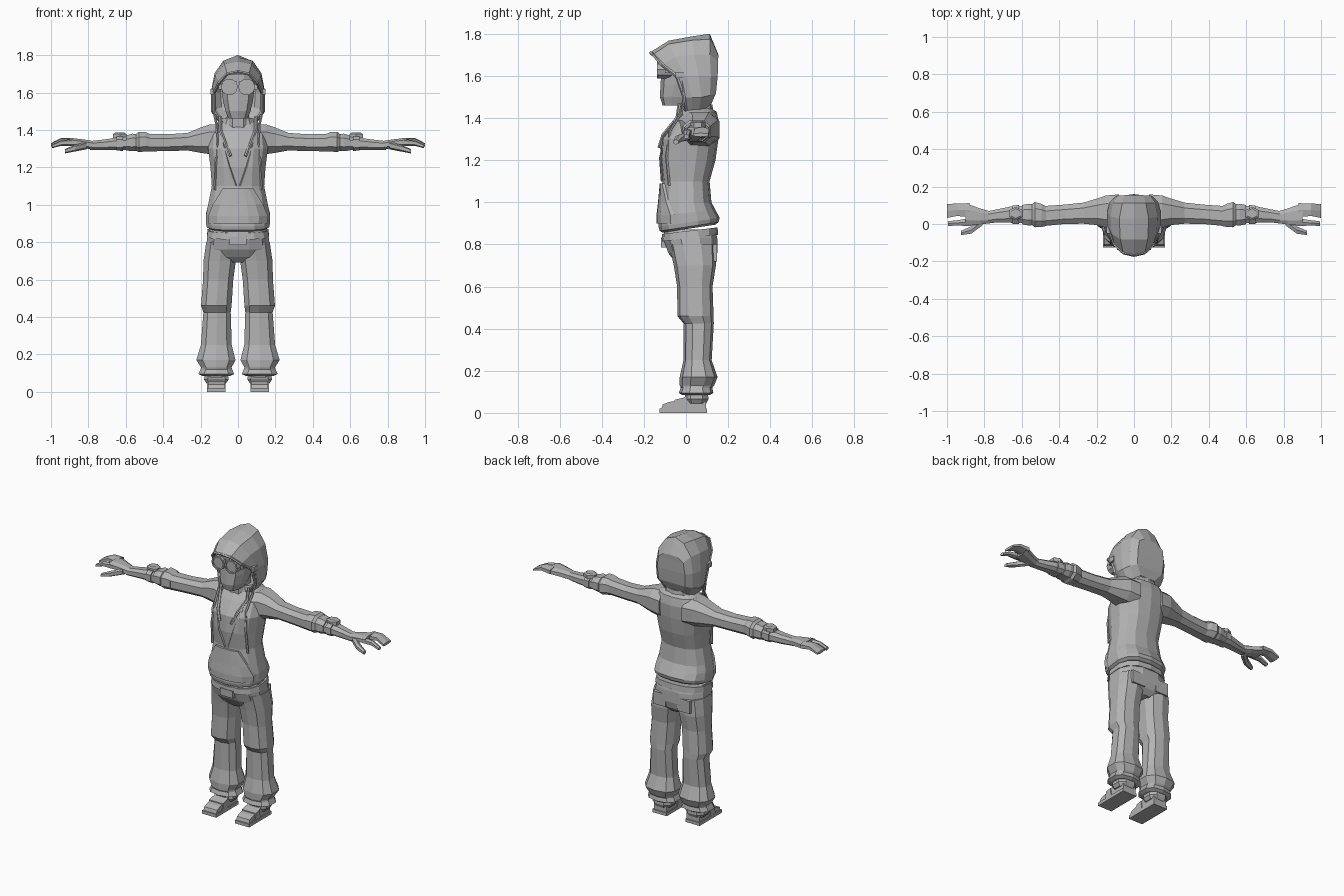
import bpy, bmesh, math
from mathutils import Vector

grey = bpy.data.materials.new("plain grey")
grey.diffuse_color = (0.45, 0.45, 0.45, 1)
POW = 0.8  # below 1 makes cross-sections slightly boxy


def finish(name, bm, mirror=False):
    bmesh.ops.recalc_face_normals(bm, faces=bm.faces)
    me = bpy.data.meshes.new(name)
    bm.to_mesh(me)
    bm.free()
    me.materials.append(grey)
    ob = bpy.data.objects.new(name, me)
    bpy.context.collection.objects.link(ob)
    if mirror:
        ob.modifiers.new("mirror", 'MIRROR').use_mirror_merge = False
    return ob


def bridge(bm, rings, closed=True):
    vs = [[bm.verts.new(p) for p in r] for r in rings]
    n = len(vs[0])
    for a, b in zip(vs, vs[1:]):
        for i in range(n if closed else n - 1):
            j = (i + 1) % n
            bm.faces.new((a[i], a[j], b[j], b[i]))
    return vs


def section(n, p):
    for i in range(n):
        t = 2 * math.pi * (i + 0.5) / n
        c, s = math.cos(t), math.sin(t)
        yield math.copysign(abs(c) ** p, c), math.copysign(abs(s) ** p, s)


def loft_z(name, rows, n=12, mirror=False, p=POW):
    """rows: z, centre x, centre y, half width, half depth, tilt"""
    bm = bmesh.new()
    rings = []
    for z, cx, cy, rx, ry, *t in rows:
        k = t[0] if t else 0
        rings.append([(cx + rx * u, cy + ry * v, z + k * ry * v) for u, v in section(n, p)])
    vs = bridge(bm, rings)
    bm.faces.new(vs[0])
    bm.faces.new(vs[-1])
    return finish(name, bm, mirror)


def loft_x(name, rows, n=8, p=POW):
    """rows: x, centre y, centre z, half depth, half height; mirrored to both sides"""
    bm = bmesh.new()
    vs = bridge(bm, [[(x, cy + ry * u, cz + rz * v) for u, v in section(n, p)]
                     for x, cy, cz, ry, rz in rows])
    bm.faces.new(vs[0])
    bm.faces.new(vs[-1])
    return finish(name, bm, True)


def extrude_x(name, prof, x0, x1):
    bm = bmesh.new()
    vs = bridge(bm, [[(x, y, z) for y, z in prof] for x in (x0, x1)])
    bm.faces.new(vs[0])
    bm.faces.new(vs[1])
    return finish(name, bm, True)


def box(name, x0, x1, y0, y1, z0, z1):
    return extrude_x(name, [(y0, z0), (y1, z0), (y1, z1), (y0, z1)], x0, x1)


def cord(name, pts, r, n=5):
    """thin tube along points, mirrored"""
    pts = [Vector(p) for p in pts]
    bm = bmesh.new()
    rings = []
    for i, p in enumerate(pts):
        d = (pts[min(i + 1, len(pts) - 1)] - pts[max(i - 1, 0)]).normalized()
        a = d.cross(Vector((0.3, 0.9, 0.1))).normalized()
        b = d.cross(a)
        rings.append([p + r * (a * math.cos(t) + b * math.sin(t))
                      for t in (2 * math.pi * k / n for k in range(n))])
    vs = bridge(bm, rings)
    bm.faces.new(vs[0])
    bm.faces.new(vs[-1])
    return finish(name, bm, True)


# Hooded jacket body
TORSO = [(.875, 0, .015, .152, .125, .15), (.885, 0, .015, .17, .14, .15), (.905, 0, .015, .174, .145, .15),
         (.95, 0, .006, .174, .134, .1), (1.0, 0, 0, .163, .121), (1.1, 0, 0, .143, .112),
         (1.2, 0, .008, .15, .132), (1.3, 0, .018, .163, .136), (1.38, 0, .045, .155, .112),
         (1.43, 0, .06, .125, .085), (1.455, 0, .05, .075, .06)]
loft_z("jacket_body", TORSO, 14)


def front_y(x, z):
    """front surface of the jacket"""
    for a, b in zip(TORSO, TORSO[1:]):
        if a[0] <= z <= b[0]:
            t = (z - a[0]) / (b[0] - a[0])
            cy, rx, ry = (a[i] + t * (b[i] - a[i]) for i in (2, 3, 4))
            return cy - ry * max(0, 1 - (abs(x) / rx) ** (2 / POW)) ** (POW / 2)
    return 0


# Front pocket plate
bm = bmesh.new()
for off in (-.012, .01):
    bridge(bm, [[(w * u, front_y(w * u, z) + off, z) for u in (-1, -.7, -.35, 0, .35, .7, 1)]
                for z, w in ((1.09, .08), (1.0, .135), (.94, .16), (.9, .158))], False)
bm.verts.ensure_lookup_table()
edges = [e for e in bm.edges if e.is_boundary]
bmesh.ops.bridge_loops(bm, edges=edges)
finish("front_pocket", bm)

# Neckline trim, drawstrings and side cords on the chest
on_chest = lambda pts, o: [(x, front_y(x, z) - o, z) for x, z in pts]
cord("neckline_trim", on_chest([(.095, 1.42), (.08, 1.32), (.05, 1.21), (.012, 1.1)], .002), .006, 4)
cord("drawstring", [(.095, -.03, 1.47)] + on_chest([(.095, 1.4), (.065, 1.32), (.04, 1.26)], .008), .009)
cord("side_cord", [(.13, -.02, 1.62), (.13, -.01, 1.5), (.115, -.02, 1.43)]
     + on_chest([(.11, 1.34), (.12, 1.22), (.125, 1.08)], .006), .007)
loft_z("collar", [(1.39, 0, .055, .12, .09), (1.43, 0, .05, .1, .08), (1.465, 0, .05, .085, .075)], 10)

# Sleeves, cuffs, forearms
loft_x("sleeve", [(.08, .055, 1.345, .11, .09), (.15, .066, 1.35, .092, .085), (.2, .065, 1.345, .075, .072),
                  (.27, .058, 1.337, .06, .05), (.37, .052, 1.332, .055, .048), (.49, .042, 1.332, .057, .05)])
loft_x("rolled_cuff", [(.47, .042, 1.332, .056, .049), (.495, .046, 1.337, .066, .055), (.53, .05, 1.335, .072, .058),
                       (.545, .05, 1.333, .06, .048), (.565, .05, 1.333, .062, .05), (.6, .05, 1.33, .054, .042)])
loft_x("forearm", [(.58, .05, 1.328, .05, .037), (.66, .05, 1.325, .046, .034),
                   (.72, .045, 1.32, .038, .03), (.79, .035, 1.317, .034, .025)])
loft_x("wrist_strap", [(.615, .05, 1.327, .054, .041), (.65, .05, 1.327, .052, .04)], p=.7)
loft_z("wrist_dial", [(1.355, .632, .056, .042, .036), (1.378, .632, .056, .042, .036),
                      (1.385, .632, .056, .028, .026)], 6, True, 1)

# Hands
loft_x("palm", [(.77, .036, 1.317, .034, .024), (.82, .04, 1.325, .045, .025), (.9, .05, 1.337, .064, .022)])
loft_x("fingers", [(.88, .074, 1.338, .042, .02), (.945, .076, 1.342, .037, .016), (1.0, .07, 1.32, .042, .009)], 6)
loft_x("index_finger", [(.87, .01, 1.333, .024, .018), (.945, .006, 1.33, .016, .015), (.995, .002, 1.312, .014, .01)], 6)
loft_x("thumb", [(.81, .015, 1.316, .025, .02), (.87, -.032, 1.303, .022, .018), (.925, -.048, 1.286, .013, .012)], 6)

# Head
loft_z("neck", [(1.38, 0, .02, .065, .06), (1.52, 0, .02, .06, .06)], 8)
loft_z("head", [(1.46, 0, -.045, .052, .066), (1.5, 0, -.03, .07, .094), (1.56, 0, -.015, .084, .106),
                (1.66, 0, -.005, .095, .11), (1.72, 0, .01, .075, .085)], 10)
loft_z("brow_band", [(1.66, 0, -.01, .101, .115), (1.695, 0, -.01, .095, .115)], 12)


def disc(name, x, z, y0, y1, r0, r1):
    bm = bmesh.new()
    ring = lambda y, r: [(x + r * math.cos(t), y, z + r * math.sin(t))
                         for t in (2 * math.pi * k / 10 for k in range(10))]
    vs = bridge(bm, [ring(y0, r0), ring(y1, r0), ring(y1, r1), ring(y1 + .008, r1)])
    bm.faces.new(vs[0])
    bm.faces.new(vs[-1])
    return finish(name, bm, True)


disc("goggle_lens", .046, 1.63, -.07, -.138, .045, .036)
box("goggle_strap", .07, .105, -.1, .0, 1.615, 1.645)
box("strap_buckle", .125, .147, -.05, -.01, 1.59, 1.62)

# Hood: arches from the front rim to the back, each from crown to neck
ARCHES = [
    [(0, -.163, 1.71), (.055, -.15, 1.70), (.098, -.11, 1.655), (.125, -.04, 1.6), (.125, -.005, 1.5), (.085, .005, 1.435)],
    [(0, -.08, 1.762), (.07, -.08, 1.747), (.115, -.05, 1.69), (.139, 0, 1.6), (.139, .03, 1.5), (.095, .03, 1.44)],
    [(0, .03, 1.782), (.075, .03, 1.765), (.12, .04, 1.70), (.139, .06, 1.6), (.138, .07, 1.5), (.095, .06, 1.44)],
    [(0, .11, 1.795), (.06, .11, 1.77), (.108, .11, 1.70), (.125, .115, 1.6), (.12, .11, 1.51), (.08, .09, 1.45)],
    [(0, .148, 1.70), (.05, .148, 1.695), (.085, .147, 1.67), (.095, .145, 1.6), (.09, .137, 1.52), (.05, .115, 1.47)]]
bm = bmesh.new()
full = [[(-x, y, z) for x, y, z in a[:0:-1]] + a for a in ARCHES]
vs = bridge(bm, full, False)
for i in range(5):  # back panel
    q = [vs[-1][i], vs[-1][i + 1], vs[-1][9 - i], vs[-1][10 - i]]
    bm.faces.new(q[:2] + q[3:] if i == 4 else q)
hood = finish("hood", bm)
sol = hood.modifiers.new("cloth thickness", 'SOLIDIFY')
sol.thickness = .012
sol.offset = 0
rim = [(x * 1.02, y - .004, z) for x, y, z in ARCHES[0]]
cord("hood_rim", rim, .009)

# Trousers
loft_z("waistband", [(.83, 0, .018, .17, .135, .12), (.865, 0, .018, .165, .132, .12)], 14)
loft_z("trouser_seat", [(.87, 0, .018, .155, .125), (.83, 0, .02, .168, .132), (.76, 0, .032, .178, .12),
                        (.72, 0, .042, .165, .1), (.69, 0, .045, .05, .07)])
loft_z("trouser_leg", [(.8, .088, .03, .085, .11), (.7, .098, .042, .09, .1), (.6, .106, .042, .084, .084),
                       (.46, .116, .045, .085, .086), (.425, .112, .06, .076, .072), (.25, .116, .055, .086, .067),
                       (.17, .118, .06, .109, .09), (.13, .116, .052, .085, .082), (.12, .116, .05, .088, .075),
                       (.095, .116, .048, .1, .082), (.085, .116, .048, .078, .066)], 10, True)
loft_z("ankle_cuff", [(.1, .116, .05, .066, .058), (.065, .116, .05, .07, .06), (.045, .116, .05, .055, .05)], 8, True)
box("belt_tab", .0, .045, -.118, -.06, .785, .83)
box("back_pocket", .04, .13, .1, .148, .72, .8)

# Shoes
extrude_x("shoe", [(-.118, .018), (.095, .018), (.095, .055), (.08, .09), (.015, .09), (-.03, .06),
                   (-.08, .052), (-.11, .04)], .07, .16)
box("shoe_sole", .066, .166, -.125, .1, 0, .02)
extrude_x("shoe_strap", [(-.06, .02), (-.01, .02), (-.015, .072), (-.055, .062)], .066, .165)
